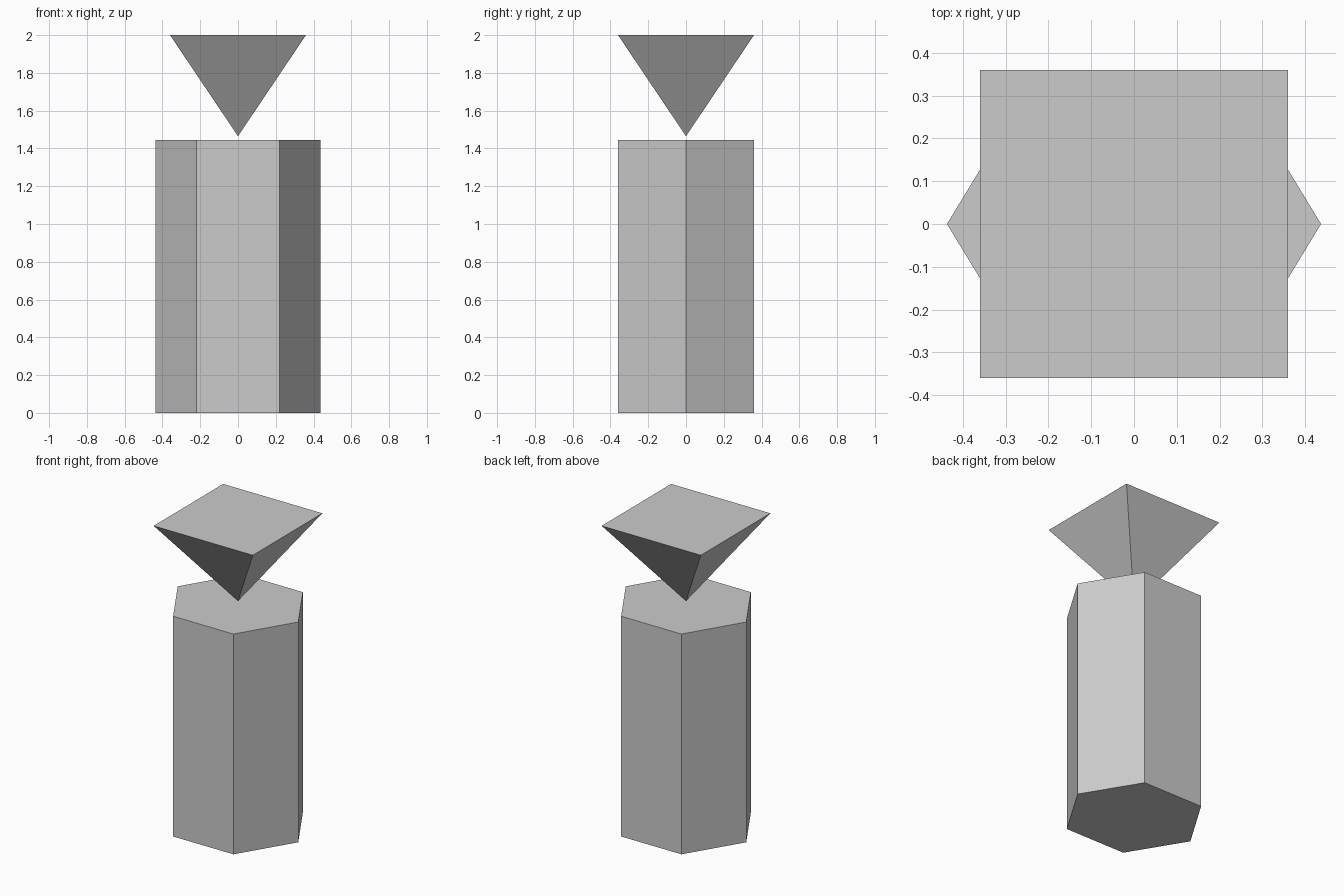
import bpy, bmesh
from math import cos, sin, pi, sqrt

if "Cube" in bpy.data.objects:
    bpy.data.objects.remove(bpy.data.objects["Cube"])


def make_object(name, bm):
    bmesh.ops.recalc_face_normals(bm, faces=bm.faces)
    mesh = bpy.data.meshes.new(name)
    bm.to_mesh(mesh)
    bm.free()
    obj = bpy.data.objects.new(name, mesh)
    bpy.context.collection.objects.link(obj)
    return obj


def ring(bm, sides, rx, ry, z, start=0.0):
    angles = [start + 2 * pi * i / sides for i in range(sides)]
    return [bm.verts.new((rx * cos(a), ry * sin(a), z)) for a in angles]


# Six-sided column, slightly flattened front to back
RX, HALF_Y, COLUMN_TOP = 0.4375, 0.36, 1.445
bm = bmesh.new()
base = bm.faces.new(ring(bm, 6, RX, HALF_Y / sin(pi / 3), 0.0))
extruded = bmesh.ops.extrude_face_region(bm, geom=[base], use_keep_orig=True)
top = [g for g in extruded["geom"] if isinstance(g, bmesh.types.BMVert)]
bmesh.ops.translate(bm, verts=top, vec=(0, 0, COLUMN_TOP))
make_object("hexagonal_column", bm)

# Inverted pyramid floating just above the column
APEX_Z, TOP_Z, HALF = 1.465, 2.0, 0.36
bm = bmesh.new()
corners = ring(bm, 4, HALF * sqrt(2), HALF * sqrt(2), TOP_Z, pi / 4)
apex = bm.verts.new((0, 0, APEX_Z))
bm.faces.new(corners)
for i in range(4):
    bm.faces.new((corners[i], corners[(i + 1) % 4], apex))
make_object("inverted_pyramid", bm)
